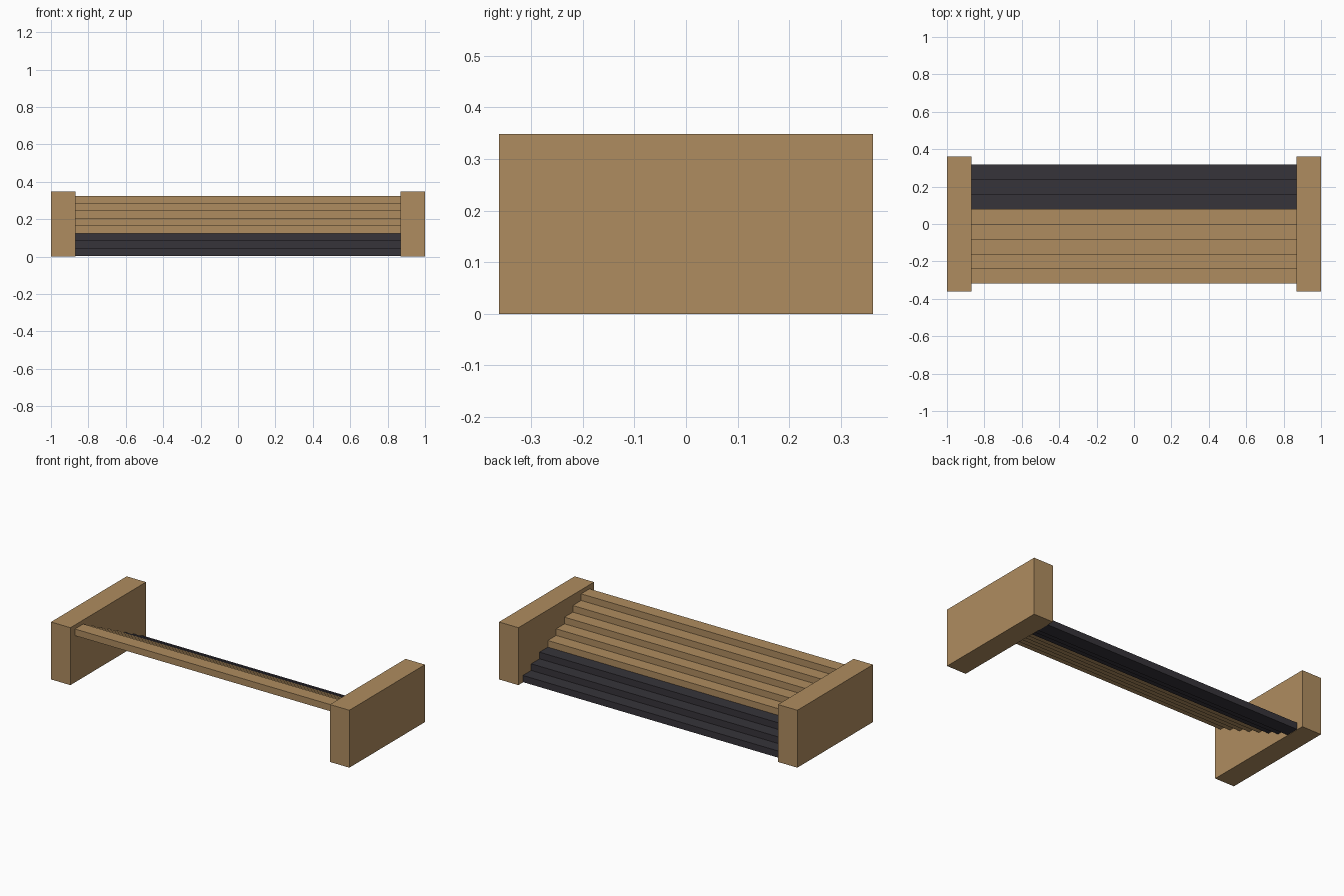
import bpy

if "Cube" in bpy.data.objects:
    bpy.data.objects.remove(bpy.data.objects["Cube"])


def material(name, color):
    m = bpy.data.materials.new(name)
    m.diffuse_color = (*color, 1)
    m.use_nodes = True
    m.node_tree.nodes["Principled BSDF"].inputs["Base Color"].default_value = m.diffuse_color
    return m


def box(name, lo, hi, mat):
    bpy.ops.mesh.primitive_cube_add(size=1, location=[(a + b) / 2 for a, b in zip(lo, hi)])
    ob = bpy.context.object
    ob.name = name
    ob.scale = [b - a for a, b in zip(lo, hi)]
    bpy.ops.object.transform_apply(location=False, rotation=False, scale=True)
    ob.data.materials.append(mat)
    return ob


wood = material("tan wood", (0.43, 0.265, 0.115))
dark = material("dark charcoal", (0.037, 0.034, 0.042))

INNER, HALF_Y = 0.87, 0.362

# End panels
box("left_end_panel", (-1, -HALF_Y, 0), (-INNER, HALF_Y, 0.348), wood)
box("right_end_panel", (INNER, -HALF_Y, 0), (1, HALF_Y, 0.348), wood)

# Stepped slats rising from back to front; the lowest three are dark
DEPTH, RISE, BASE = 0.0797, 0.0402, 0.002
for i in range(8):
    y = 0.319 - i * DEPTH
    z = BASE + i * RISE
    box(f"slat_{i + 1}", (-INNER, y - DEPTH, z), (INNER, y, z + RISE),
        dark if i < 3 else wood)
